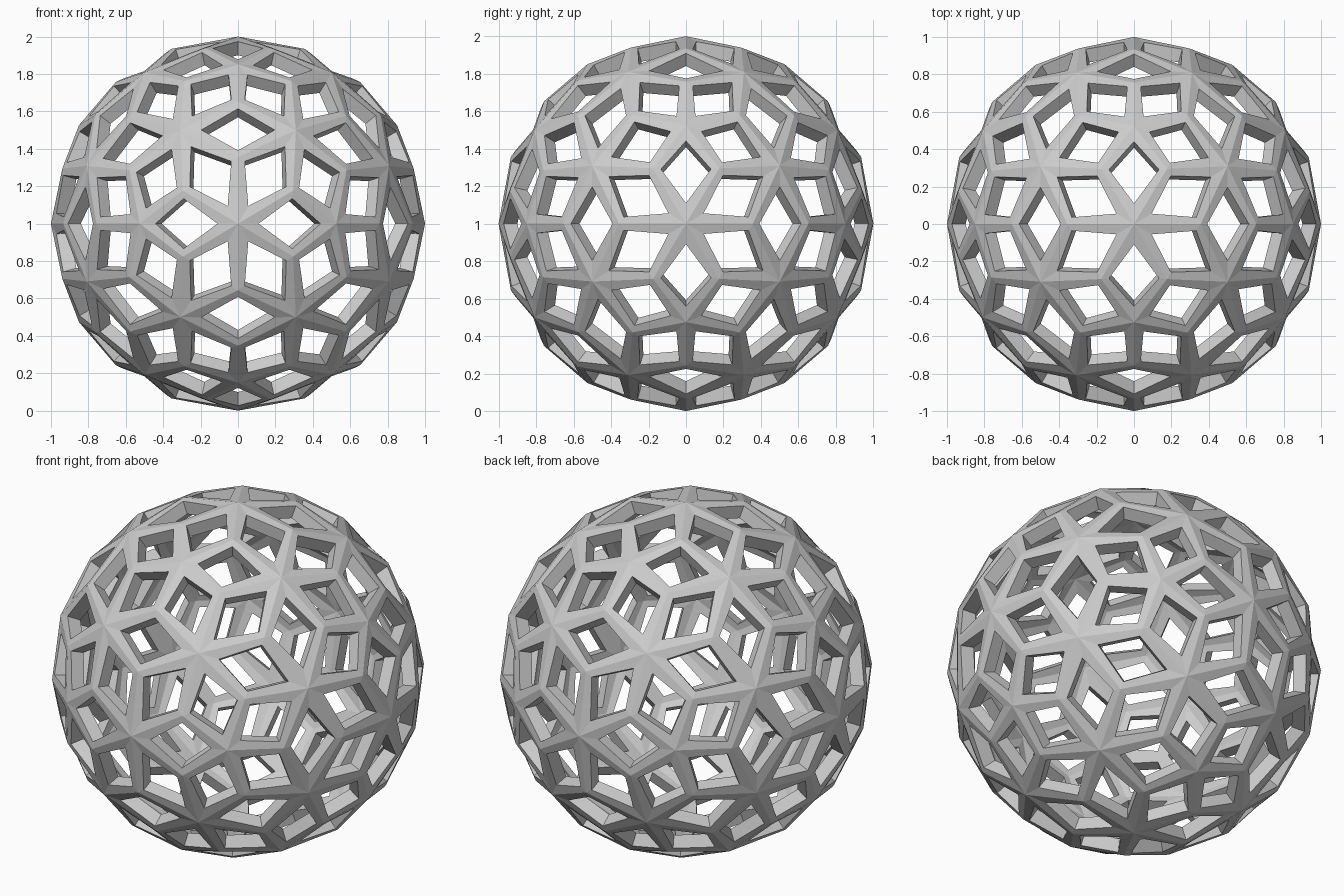
import bpy, bmesh
from mathutils import Vector

if "Cube" in bpy.data.objects:
    bpy.data.objects.remove(bpy.data.objects["Cube"])

PHI = (1 + 5 ** 0.5) / 2
INNER = 0.925                       # inner shell radius / outer radius

# Icosahedron corners (five-way nodes) with two-fold axes along x, y, z
five = []
for s in (1, -1):
    for t in (PHI, -PHI):
        five += [Vector((t, 0, s)).normalized(),
                 Vector((s, t, 0)).normalized(),
                 Vector((0, s, t)).normalized()]

# Edge midpoints pushed to the sphere (six-way nodes)
six = [(p + q).normalized() for i, p in enumerate(five)
       for q in five[i + 1:] if p.dot(q) > 0.3]

# Geodesic triangulation of all nodes
geo = bmesh.new()
for p in five + six:
    geo.verts.new(p)
bmesh.ops.convex_hull(geo, input=geo.verts[:])


def is_five(p):
    return any((p - q).length < 1e-4 for q in five)


def node_inset(p):
    return 0.089 if is_five(p) else 0.113


def hub(face):
    return sum((v.co for v in face.verts), Vector()).normalized()


# One rhombic window per geodesic edge: outer rim, inner rim, radial walls
bm = bmesh.new()
for e in geo.edges:
    a, b = (v.co.copy() for v in e.verts)
    c, d = (hub(f) for f in e.link_faces)
    ring = [a, c, b, d]
    mid = (a + b + c + d) / 4
    if (c - a).cross(b - a).dot(mid) < 0:
        ring = [a, d, b, c]
    insets = [node_inset(ring[0]), 0.043, node_inset(ring[2]), 0.043]
    hole = [p + (mid - p).normalized() * k for p, k in zip(ring, insets)]
    ov = [bm.verts.new(p) for p in ring]
    oh = [bm.verts.new(p) for p in hole]
    iv = [bm.verts.new(p * INNER) for p in ring]
    ih = [bm.verts.new(p * INNER) for p in hole]
    for i in range(4):
        j = (i + 1) % 4
        bm.faces.new((ov[i], ov[j], oh[j], oh[i]))
        bm.faces.new((oh[i], oh[j], ih[j], ih[i]))
        bm.faces.new((ih[i], ih[j], iv[j], iv[i]))
geo.free()
bmesh.ops.remove_doubles(bm, verts=bm.verts[:], dist=1e-4)
bmesh.ops.recalc_face_normals(bm, faces=bm.faces[:])
bmesh.ops.translate(bm, verts=bm.verts[:], vec=(0, 0, 1))

mesh = bpy.data.meshes.new("lattice_sphere")
bm.to_mesh(mesh)
bm.free()
bpy.context.collection.objects.link(bpy.data.objects.new("lattice_sphere", mesh))
